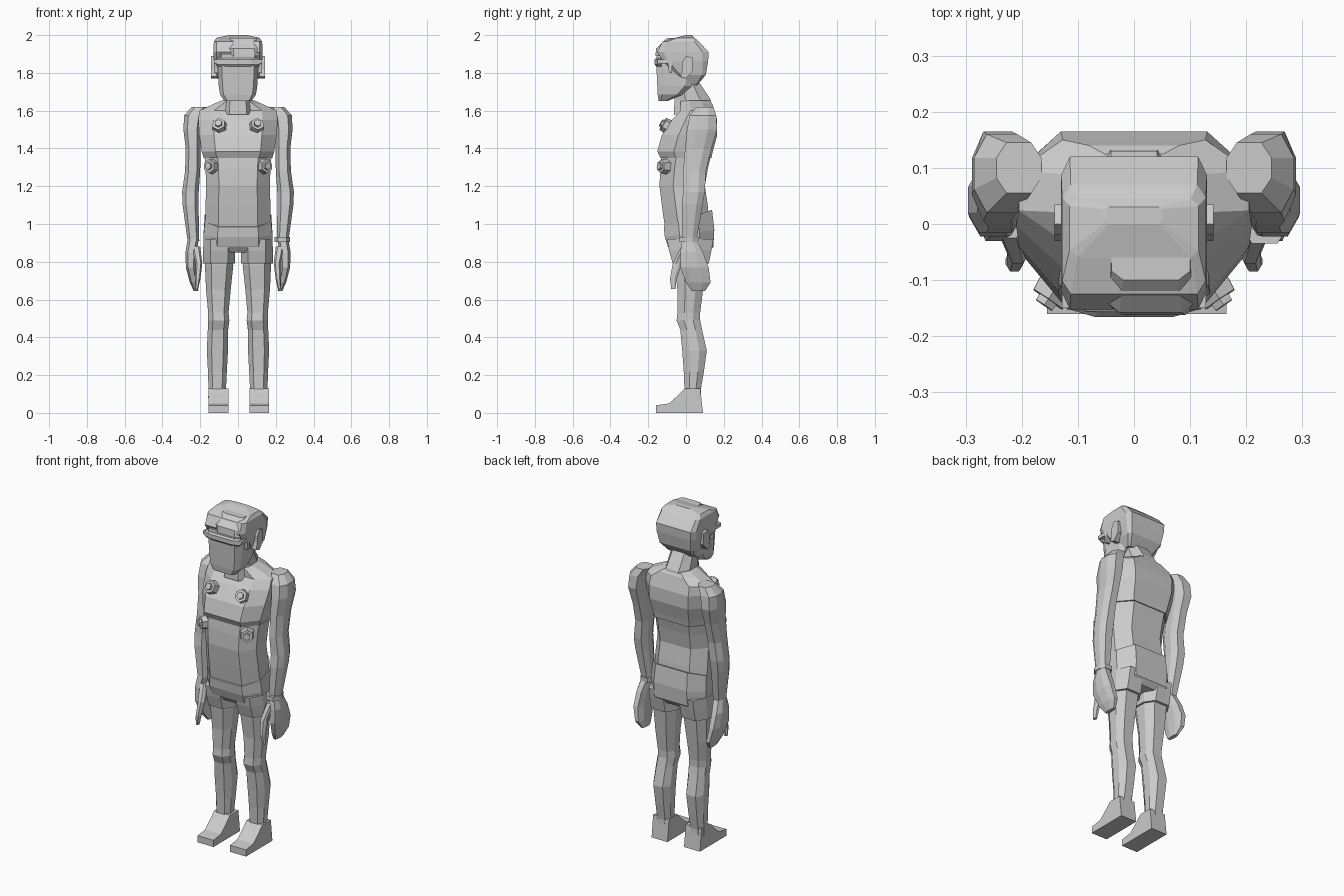
import bpy, bmesh
from mathutils import Vector

SIDES = ((1, "right"), (-1, "left"))


def finish(name, bm):
    bmesh.ops.recalc_face_normals(bm, faces=bm.faces[:])
    me = bpy.data.meshes.new(name)
    bm.to_mesh(me)
    bm.free()
    ob = bpy.data.objects.new(name, me)
    bpy.context.collection.objects.link(ob)
    return ob


def loft(name, rings, s=1, k=0.55, e=0.3):
    """Skin octagonal rings (cx, z, half width, y front, y back[, z back])."""
    shape = [(-k, 0), (k, 0), (1, e), (1, 1 - e), (k, 1), (-k, 1), (-1, 1 - e), (-1, e)]
    bm = bmesh.new()
    loops = []
    for cx, z, w, yf, yb, *rest in rings:
        zb = rest[0] if rest else z
        loops.append([bm.verts.new((s * (cx + w * u), yf + (yb - yf) * t, z + (zb - z) * t))
                      for u, t in shape])
    for a, b in zip(loops, loops[1:]):
        for i in range(8):
            j = (i + 1) % 8
            bm.faces.new((a[i], a[j], b[j], b[i]))
    bm.faces.new(loops[0])
    bm.faces.new(loops[-1])
    return finish(name, bm)


def prism(name, profile, x0, x1, s=1):
    """Extrude a (y, z) profile sideways from x0 to x1."""
    bm = bmesh.new()
    a, b = ([bm.verts.new((s * x, y, z)) for y, z in profile] for x in (x0, x1))
    n = len(profile)
    for i in range(n):
        j = (i + 1) % n
        bm.faces.new((a[i], a[j], b[j], b[i]))
    bm.faces.new(a)
    bm.faces.new(b)
    return finish(name, bm)


def stud(name, loc, normal):
    """Hexagonal flange with a smaller raised hexagonal cap."""
    bm = bmesh.new()
    m = Vector(normal).to_track_quat('Z', 'Y').to_matrix().to_4x4()
    m.translation = loc
    for r1, r2, depth in ((.042, .036, .04), (.024, .02, .065)):
        bmesh.ops.create_cone(bm, cap_ends=True, segments=6, radius1=r1, radius2=r2,
                              depth=depth, matrix=m)
    return finish(name, bm)


# Torso: abdomen, then chest overhanging it
loft("abdomen", [(0, .97, .174, -.11, .12, 1.05), (0, 1.1, .172, -.128, .115),
                 (0, 1.2, .168, -.14, .10), (0, 1.29, .172, -.137, .115),
                 (0, 1.4, .18, -.125, .14)], k=.6)
loft("chest", [(0, 1.35, .182, -.135, .135), (0, 1.385, .192, -.152, .142),
               (0, 1.47, .205, -.128, .165), (0, 1.55, .21, -.075, .165),
               (0, 1.60, .205, -.03, .15), (0, 1.635, .13, -.03, .14),
               (0, 1.655, .085, -.03, .125)], k=.62)
loft("neck", [(0, 1.58, .085, -.065, .14), (0, 1.66, .075, -.06, .13),
              (0, 1.78, .07, -.055, .05)])

# Head: jaw and face, hair cap, fringe, visor
loft("face", [(0, 1.65, .07, -.145, -.10), (0, 1.685, .095, -.15, -.02),
              (0, 1.73, .102, -.152, .03), (0, 1.84, .108, -.157, .06),
              (0, 1.90, .108, -.155, .06)], k=.8, e=.2)
loft("hair", [(0, 1.735, .085, .0, .06), (0, 1.79, .115, -.05, .105),
              (0, 1.86, .128, -.12, .117), (0, 1.91, .13, -.152, .12),
              (0, 1.965, .128, -.125, .07), (0, 1.985, .115, -.06, .045),
              (0, 2.0, .05, .0, .03)], k=.88, e=.12)
loft("fringe", [(.035, 1.89, .08, -.162, -.08), (.03, 1.93, .08, -.158, -.06),
                (.03, 1.985, .07, -.10, -.02)], k=.7, e=.2)
loft("visor", [(0, 1.835, .105, -.158, -.12), (0, 1.845, .115, -.166, -.12),
               (0, 1.87, .115, -.166, -.12), (0, 1.88, .105, -.158, -.12)], k=.6, e=.3)

# Shorts
loft("shorts_seat", [(0, .985, .176, -.118, .138, 1.075), (0, .93, .182, -.112, .15, .97),
                     (0, .88, .18, -.095, .145), (0, .85, .13, -.07, .12)], k=.6)

for s, side in SIDES:
    loft("shorts_leg_" + side, [(.1, .92, .082, -.10, .145), (.1, .86, .085, -.09, .135),
                                (.1, .79, .085, -.07, .12)], s)
    # Leg
    loft("leg_" + side, [(.1, .88, .07, -.06, .11), (.1, .78, .075, -.06, .105),
                         (.104, .65, .065, -.045, .09), (.104, .53, .054, -.045, .075),
                         (.102, .49, .056, -.05, .075), (.106, .44, .054, -.03, .085),
                         (.109, .33, .056, -.02, .11), (.109, .22, .05, -.012, .095),
                         (.11, .12, .046, -.008, .078), (.112, .08, .046, -.01, .08)], s)
    # Foot
    off = .005 * s
    prism("foot_" + side, [(-.16, 0), (-.16, .04), (-.09, .05), (-.035, .10), (-.005, .13),
                           (.075, .13), (.09, 0)], .055 + off, .16 + off, s)
    # Arm
    loft("arm_" + side, [(.205, 1.62, .04, .055, .145), (.235, 1.575, .05, .02, .16),
                         (.243, 1.5, .046, .005, .165), (.238, 1.4, .039, -.005, .135),
                         (.24, 1.28, .04, -.015, .105), (.252, 1.17, .044, -.015, .10),
                         (.251, 1.1, .042, -.022, .088), (.236, .91, .031, -.02, .055)], s)
    # Hand and thumb
    loft("hand_" + side, [(.237, .92, .03, -.02, .055), (.249, .85, .029, -.03, .09),
                          (.25, .77, .026, -.03, .12), (.235, .69, .02, .0, .13),
                          (.222, .645, .012, .03, .10)], s)
    loft("thumb_" + side, [(.222, .88, .022, -.025, .02), (.207, .79, .018, -.07, -.02),
                           (.213, .71, .014, -.085, -.05), (.22, .655, .009, -.078, -.055)], s)
    # Ear and visor arm
    prism("ear_" + side, [(-.02, 1.86), (.0, 1.89), (.035, 1.88), (.035, 1.81), (0, 1.77),
                          (-.03, 1.78), (-.02, 1.82)], .10, .142, s)
    prism("visor_arm_" + side, [(-.15, 1.85), (-.15, 1.87), (-.075, 1.87), (-.075, 1.80),
                                (-.09, 1.80), (-.095, 1.85)], .09, .128, s)
    # Hexagonal body studs
    stud("chest_stud_" + side, (.1 * s, -.105, 1.52), (.15 * s, -.85, .5))
    stud("rib_stud_" + side, (.142 * s, -.118, 1.305), (.55 * s, -.8, .05))

# Wristband on one arm
loft("wristband", [(.233, .905, .041, -.035, .065), (.233, .93, .041, -.035, .065)])
